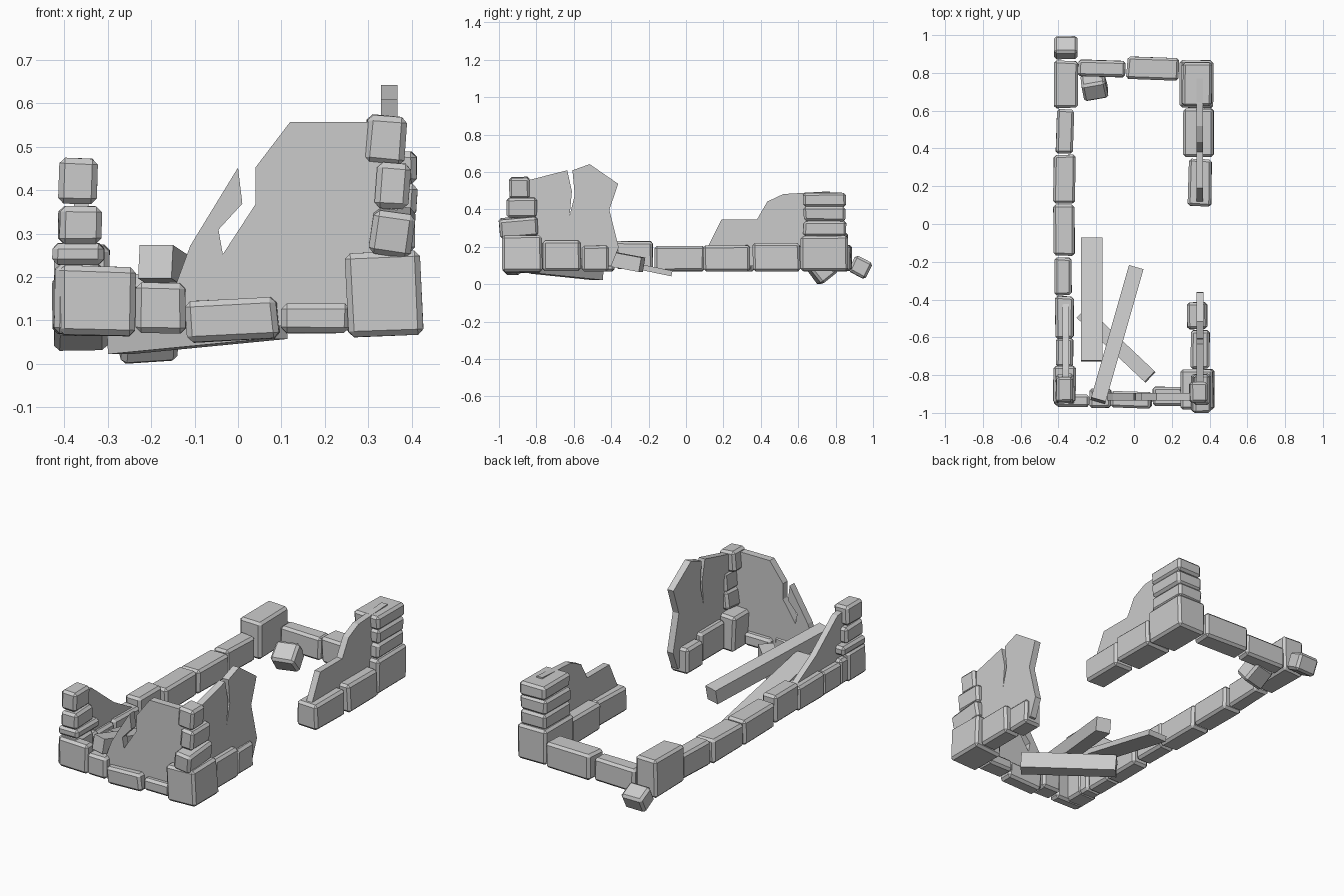
import bpy, bmesh, random
from math import radians
from mathutils import Vector, Matrix

if "Cube" in bpy.data.objects:
    bpy.data.objects.remove(bpy.data.objects["Cube"])

random.seed(7)


def finish(name, bm, matrix=None):
    bmesh.ops.recalc_face_normals(bm, faces=bm.faces)
    if matrix:
        bm.transform(matrix)
    me = bpy.data.meshes.new(name)
    bm.to_mesh(me)
    bm.free()
    ob = bpy.data.objects.new(name, me)
    bpy.context.collection.objects.link(ob)
    return ob


def stone(name, x0, x1, y0, y1, z0, z1, rot=(0, 0, 0), bevel=0.013):
    """Rough-hewn block: slightly irregular box with chamfered edges."""
    bm = bmesh.new()
    bmesh.ops.create_cube(bm, size=1)
    for v in bm.verts:
        v.co = Vector((v.co.x * (x1 - x0), v.co.y * (y1 - y0), v.co.z * (z1 - z0)))
        for i in range(3):
            v.co[i] *= 1 - random.uniform(0, 0.07)
    bmesh.ops.bevel(bm, geom=bm.edges[:], offset=bevel, segments=1,
                    affect='EDGES', clamp_overlap=True)
    m = Matrix.Translation(((x0 + x1) / 2, (y0 + y1) / 2, (z0 + z1) / 2))
    for i, axis in enumerate('XYZ'):
        m = m @ Matrix.Rotation(radians(rot[i]), 4, axis)
    return finish(name, bm, m)


def slab(name, pts, axis, a, b):
    """Broken plaster panel: outline extruded from a to b along an axis."""
    bm = bmesh.new()
    place = (lambda u, w, d: (d, u, w)) if axis == 'X' else (lambda u, w, d: (u, d, w))
    face = bm.faces.new([bm.verts.new(place(u, w, a)) for u, w in pts])
    ext = bmesh.ops.extrude_face_region(bm, geom=[face])
    off = Vector(place(0, 0, b - a))
    bmesh.ops.translate(bm, vec=off, verts=[g for g in ext['geom'] if isinstance(g, bmesh.types.BMVert)])
    bmesh.ops.triangulate(bm, faces=[f for f in bm.faces if len(f.verts) > 4])
    return finish(name, bm)


def beam(name, p, q, width, height):
    """Straight timber between two points, kept level across its width."""
    p, q = Vector(p), Vector(q)
    d = (q - p).normalized()
    side = Vector((0, 0, 1)).cross(d).normalized()
    m = Matrix((side, d, side.cross(d))).transposed().to_4x4()
    m.translation = (p + q) / 2
    bm = bmesh.new()
    bmesh.ops.create_cube(bm, size=1)
    bmesh.ops.scale(bm, vec=(width, (q - p).length, height), verts=bm.verts)
    return finish(name, bm, m)


def course(name, rows):
    for i, r in enumerate(rows):
        stone(f"{name}_{i + 1}", *r)


# left wall footing
course("left_wall_stone", [
    (-.425, -.295, .61, .868, .07, .28),
    (-.412, -.318, .37, .61, .07, .21, (0, 0, -2)),
    (-.428, -.308, .105, .37, .07, .205, (0, 0, -1)),
    (-.428, -.312, -.17, .105, .07, .21),
    (-.422, -.328, -.38, -.175, .08, .236),
    (-.418, -.318, -.61, -.38, .07, .205),
    (-.415, -.32, -.76, -.6, .07, .2),
    (-.415, -.31, -.82, -.75, .07, .21),
])
# front left tower
course("front_left_tower_stone", [
    (-.425, -.305, -.962, -.8, .07, .235),
    (-.43, -.305, -.95, -.75, .23, .282),
    (-.415, -.315, -.95, -.79, .278, .368, (0, 0, 2)),
    (-.415, -.322, -.945, -.805, .37, .478, (0, 2, 0)),
])
# front wall footing
course("front_wall_stone", [
    (-.415, -.235, -.97, -.9, .065, .232, (0, 1, 0)),
    (-.237, -.118, -.975, -.87, .072, .192),
    (-.122, .095, -.975, -.885, .055, .155, (0, -3, -2)),
    (.098, .26, -.965, -.86, .073, .142),
])
# front right tower
course("front_right_tower_stone", [
    (.245, .425, -.985, -.765, .065, .265, (0, -3, 0)),
    (.305, .405, -1.0, -.79, .258, .362, (5, 8, 0)),
    (.317, .398, -.96, -.795, .358, .468, (0, 4, 0)),
    (.292, .388, -.948, -.835, .46, .577, (0, 5, 0)),
])
# right wall footing, with the wide gap in the middle
course("right_wall_stone", [
    (.298, .402, -.77, -.56, .07, .237),
    (.28, .39, -.56, -.412, .07, .212),
    (.285, .412, .09, .35, .07, .212, (0, 0, -1)),
    (.258, .426, .352, .615, .07, .226),
])
# back right tower
course("back_right_tower_stone", [
    (.238, .422, .61, .87, .07, .265),
    (.25, .41, .625, .86, .258, .342),
    (.25, .415, .625, .855, .338, .42),
    (.255, .415, .622, .86, .416, .494),
])
# back wall footing
course("back_wall_stone", [
    (-.3, -.042, .778, .868, .07, .2, (0, 0, -2)),
    (-.042, .24, .762, .884, .07, .215, (0, 0, -2)),
])
# fallen stones at the back
stone("fallen_stone_outer", -.425, -.297, .88, .985, .045, .145, (-28, 0, 0))
stone("fallen_stone_inner", -.278, -.142, .67, .79, .022, .132, (38, 4, 10))

# broken wall panels
slab("front_wall_panel", [(.35, .56), (.12, .56), (.04, .455), (.04, .37), (-.035, .255),
     (-.045, .312), (.01, .372), (0, .455), (-.11, .275), (-.145, .18), (-.2, .09), (.35, .09)],
     'Y', -.935, -.895)
slab("right_front_panel", [(-.92, .1), (-.92, .54), (-.635, .612), (-.61, .5), (-.622, .37),
     (-.595, .48), (-.607, .612), (-.515, .645), (-.363, .54), (-.41, .4), (-.36, .2), (-.4, .1)],
     'X', .33, .367)
slab("right_back_panel", [(.115, .1), (.115, .2), (.19, .35), (.38, .35), (.435, .445),
     (.52, .485), (.77, .5), (.77, .1)], 'X', .33, .365)
slab("left_panel", [(-.9, .1), (-.9, .455), (-.77, .44), (-.58, .29), (-.42, .2), (-.42, .1)],
     'X', -.378, -.345)

# fallen roof timbers
beam("fallen_plank", (-.223, -.725, .195), (-.223, -.075, .06), .115, .03)
beam("upper_beam", (-.19, -.935, .238), (.01, -.235, .107), .08, .078)
beam("lower_beam", (.085, -.81, .105), (-.275, -.47, .07), .078, .09)

# settle the lowest stone on the ground
low = min(v.co.z for o in bpy.data.objects for v in o.data.vertices)
for o in bpy.data.objects:
    o.data.transform(Matrix.Translation((0, 0, -low)))
